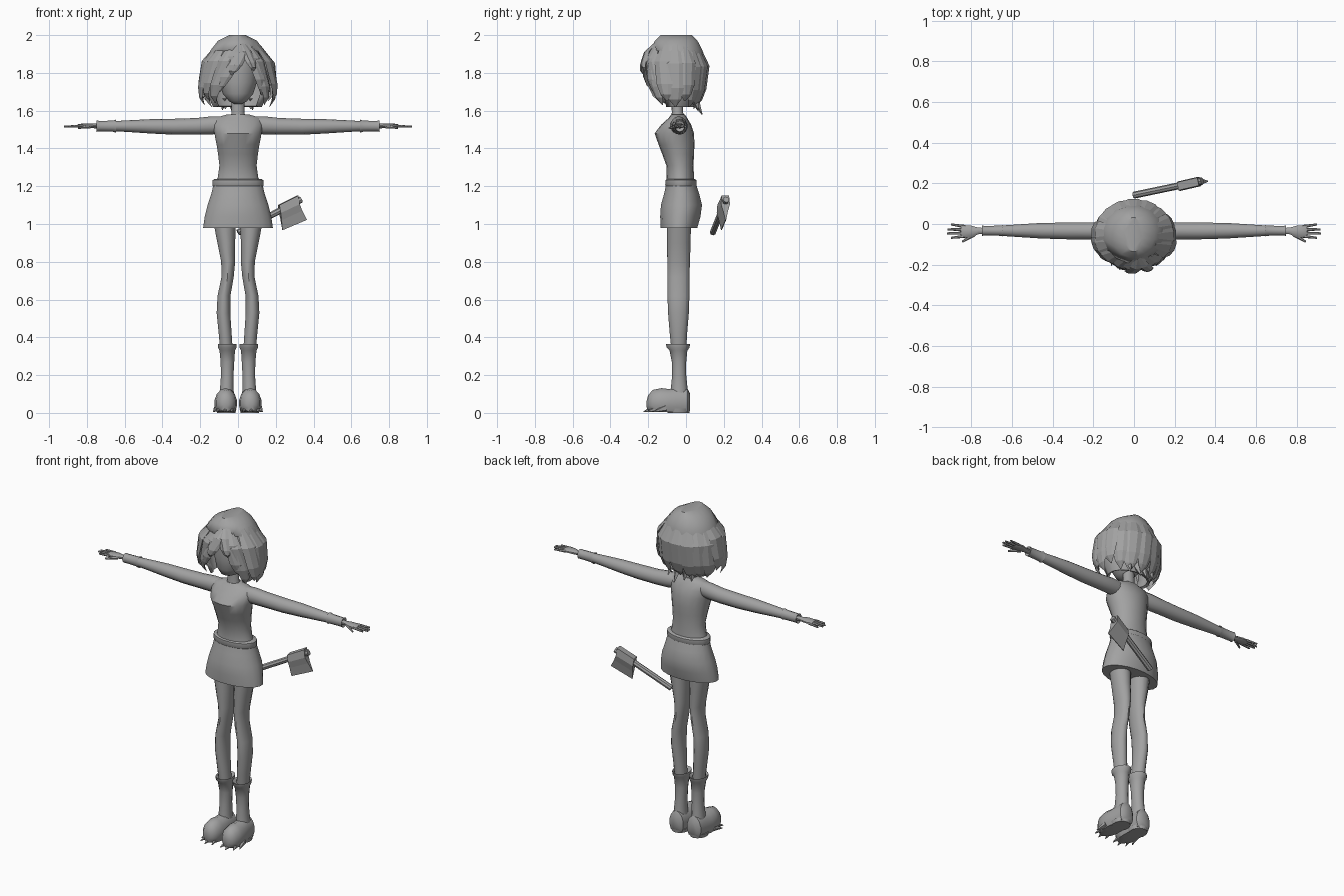
import bpy, bmesh, math
from mathutils import Vector

grey = bpy.data.materials.new("plain_grey")
grey.diffuse_color = (0.36, 0.36, 0.36, 1)


def finish(name, bm, angle=40):
    bmesh.ops.recalc_face_normals(bm, faces=bm.faces)
    me = bpy.data.meshes.new(name)
    bm.to_mesh(me)
    bm.free()
    me.materials.append(grey)
    if angle:
        me.shade_smooth()
        me.set_sharp_from_angle(angle=math.radians(angle))
    ob = bpy.data.objects.new(name, me)
    bpy.context.collection.objects.link(ob)
    return ob


def skin(bm, rings, caps=True):
    """Join rings of points into a closed tube."""
    vs = [[bm.verts.new(p) for p in r] for r in rings]
    n = len(vs[0])
    for a, b in zip(vs, vs[1:]):
        for i in range(n):
            j = (i + 1) % n
            bm.faces.new((a[i], a[j], b[j], b[i]))
    if caps:
        bm.faces.new(vs[0])
        bm.faces.new(vs[-1])


def loft(name, rings, axis="z", n=14, side=1, angle=40, floor=-9):
    """Rings are (position on axis, centre a, centre b, radius a, radius b)."""
    bm = bmesh.new()
    out = []
    for t, a, b, ra, rb in rings:
        ring = []
        for i in range(n):
            w = 2 * math.pi * (i + 0.5) / n
            u, v = a + ra * math.cos(w), b + rb * math.sin(w)
            p = {"z": (u, v, t), "x": (t, u, v), "y": (u, t, v)}[axis]
            ring.append((p[0] * side, p[1], max(p[2], floor)))
        out.append(ring)
    skin(bm, out)
    return finish(name, bm, angle)


def rod(name, p, q, r1, r2, n=6, angle=40):
    """Tapered stick between two points."""
    p, q = Vector(p), Vector(q)
    d = (q - p).normalized()
    u = d.cross(Vector((0, 0, 1))).normalized()
    v = d.cross(u)
    bm = bmesh.new()
    skin(bm, [[c + r * (u * math.cos(2 * math.pi * i / n) + v * math.sin(2 * math.pi * i / n))
               for i in range(n)] for c, r in ((p, r1), (q, r2))])
    return finish(name, bm, angle)


# torso and neck
loft("torso", [(1.20, 0, -.03, .125, .075), (1.25, 0, -.03, .108, .072), (1.31, 0, -.032, .100, .072),
               (1.37, 0, -.042, .107, .084), (1.42, 0, -.05, .115, .095), (1.48, 0, -.062, .127, .104),
               (1.525, 0, -.052, .135, .08), (1.56, 0, -.043, .125, .05), (1.58, 0, -.042, .06, .036)], n=18)
loft("neck", [(1.56, 0, -.042, .046, .038), (1.59, 0, -.045, .034, .03), (1.70, 0, -.05, .034, .03)])

# skirt and belt
loft("skirt", [(.98, 0, -.037, .187, .098), (1.04, 0, -.03, .178, .108), (1.10, 0, -.024, .163, .110),
               (1.16, 0, -.023, .143, .094), (1.215, 0, -.026, .130, .079)], n=20)
loft("belt", [(1.20, 0, -.027, .135, .080), (1.206, 0, -.027, .138, .084), (1.232, 0, -.027, .136, .083),
              (1.238, 0, -.027, .126, .075)], n=20)

for s, tag in ((1, "left"), (-1, "right")):
    # leg
    loft(tag + "_leg", [(.32, .060, -.038, .034, .038), (.42, .068, -.04, .035, .046), (.53, .077, -.04, .037, .055),
                        (.62, .074, -.04, .035, .058), (.72, .055, -.04, .033, .058), (.80, .052, -.039, .038, .060),
                        (.90, .062, -.038, .048, .062), (1.02, .072, -.037, .062, .064)], side=s)
    # boot shaft with flared rim, foot and claws
    loft(tag + "_boot", [(.06, .060, -.035, .046, .048), (.13, .060, -.036, .036, .044), (.20, .057, -.036, .034, .037),
                         (.27, .056, -.037, .037, .038), (.33, .057, -.04, .042, .047), (.345, .057, -.042, .050, .060),
                         (.365, .057, -.042, .050, .064), (.35, .057, -.04, .036, .042)], side=s)
    loft(tag + "_foot", [(.022, .060, .06, .030, .040), (.008, .060, .055, .048, .075), (-.05, .062, .05, .054, .085),
                         (-.09, .064, .05, .059, .076), (-.13, .065, .052, .060, .079), (-.175, .065, .052, .052, .070),
                         (-.20, .065, .05, .034, .045), (-.208, .065, .048, .014, .018)], "y", side=s, floor=.004)
    loft(tag + "_sole", [(.0, .062, -.04, .050, .058), (.022, .062, -.04, .055, .062)], side=s)
    for i, (x0, x1, y1) in enumerate(((.040, .028, -.215), (.068, .07, -.225), (.095, .112, -.205), (.11, .13, -.17))):
        rod(f"{tag}_claw_{i}", (x0 * s, y1 + .06, .026), (x1 * s, y1, .006), .02, .002, 5, 0)
    # arm
    loft(tag + "_arm", [(.08, -.042, 1.525, .040, .045), (.14, -.038, 1.522, .044, .048), (.22, -.034, 1.517, .043, .044),
                        (.34, -.034, 1.515, .042, .042), (.46, -.033, 1.517, .039, .038), (.58, -.033, 1.518, .031, .031),
                        (.68, -.033, 1.518, .024, .025)], "x", side=s)
    # cuff
    loft(tag + "_cuff", [(.655, -.033, 1.518, .022, .024), (.645, -.033, 1.518, .029, .035), (.665, -.033, 1.518, .026, .029),
                         (.735, -.033, 1.518, .025, .028), (.748, -.033, 1.518, .027, .030), (.74, -.033, 1.518, .016, .016)],
         "x", 10, s)
    # hand and fingers
    loft(tag + "_palm", [(.72, -.033, 1.518, .014, .013), (.765, -.034, 1.519, .017, .012), (.80, -.037, 1.52, .030, .013),
                         (.84, -.037, 1.519, .032, .011), (.85, -.037, 1.519, .027, .008)], "x", 10, s)
    for i, (y0, y1, x1) in enumerate(((-.013, -.002, .900), (-.029, -.026, .918), (-.045, -.046, .920), (-.060, -.068, .900))):
        rod(f"{tag}_finger_{i}", (.83 * s, y0, 1.519), (x1 * s, y1, 1.516), .0085, .005)
    rod(tag + "_thumb", (.785 * s, -.05, 1.516), (.845 * s, -.088, 1.508), .011, .005)

# head with a narrow chin
loft("head", [(1.635, 0, -.085, .018, .02), (1.65, 0, -.08, .048, .055), (1.69, 0, -.07, .082, .085),
              (1.75, 0, -.06, .101, .10), (1.82, 0, -.055, .107, .108), (1.88, 0, -.053, .098, .102),
              (1.94, 0, -.052, .07, .08)], n=18, angle=60)

# hair shell, open over the face
CY = -.052
PROFILE = ((1.62, .132, .095), (1.68, .158, .118), (1.76, .172, .142), (1.85, .170, .153),
           (1.92, .145, .142), (1.97, .105, .115), (2.0, .045, .085))
shell = loft("hair_shell", [(z, -.003, CY, rx, ry) for z, rx, ry in PROFILE], n=16, angle=35)
bm = bmesh.new()
bm.from_mesh(shell.data)
gone = [f for f in bm.faces if (f.calc_center_median().z < 1.89 and f.calc_center_median().y < CY - .05
                                and abs(f.calc_center_median().x) < .13) or f.calc_center_median().z < 1.625]
bmesh.ops.delete(bm, geom=gone, context="FACES")
bm.to_mesh(shell.data)
bm.free()
thick = shell.modifiers.new("thickness", "SOLIDIFY")
thick.thickness = .015


def hair_at(z):
    for (z0, a0, b0), (z1, a1, b1) in zip(PROFILE, PROFILE[1:]):
        if z <= z1:
            k = max(0, (z - z0) / (z1 - z0))
            return a0 + (a1 - a0) * k, b0 + (b1 - b0) * k
    return PROFILE[-1][1:]


def lock(name, a0, a1, z0, z1, width, flare):
    """Faceted hair strand following the head from one angle and height to another."""
    bm = bmesh.new()
    rings = []
    for t, w, push in ((0, .55, -.012), (.3, 1, .01), (.7, .9, .014), (.88, .6, .012), (1, .06, 0)):
        a = math.radians(a0 + (a1 - a0) * t)
        z = z0 + (z1 - z0) * t
        rx, ry = hair_at(z)
        c = Vector((rx * math.cos(a), CY + ry * math.sin(a), z))
        out = Vector((math.cos(a), math.sin(a), 0))
        side = Vector((-out.y, out.x, 0)) * width * w * .5
        c += out * (push + flare * t * t)
        rings.append((c - side, c - side * .3 + out * .014 * w, c + side * .5 + out * .012 * w,
                      c + side, c - out * .016 * w))
    skin(bm, rings)
    finish(name, bm, 0)


# start angle, end angle, top, tip, width, flare  (-90 faces forward)
LOCKS = ((-82, -122, 1.965, 1.70, .085, .02), (-76, -100, 1.96, 1.79, .075, .03), (-100, -138, 1.96, 1.64, .09, .02),
         (-68, -45, 1.965, 1.68, .085, .02), (-62, -34, 1.96, 1.63, .08, .03), (-78, -66, 1.96, 1.81, .06, .03),
         (-135, -152, 1.95, 1.66, .10, .03), (-160, -168, 1.95, 1.63, .11, .045), (-185, -184, 1.95, 1.66, .11, .03),
         (-205, -203, 1.93, 1.62, .10, .02), (-28, -18, 1.95, 1.65, .10, .045), (-5, -2, 1.95, 1.62, .11, .035),
         (20, 20, 1.94, 1.65, .10, .025), (40, 40, 1.92, 1.62, .09, .01))
for i, l in enumerate(LOCKS):
    lock(f"hair_lock_{i}", *l)
# broad back panels and nape tufts
for i, a in enumerate((62, 90, 118, 140)):
    lock(f"back_hair_{i}", a, a, 1.93, 1.61 + .01 * (i % 2), .11, .01)
for i, (x, z) in enumerate(((-.075, 1.605), (-.03, 1.60), (.02, 1.58), (.07, 1.605))):
    rod(f"nape_tuft_{i}", (x, .04, 1.67), (x * 1.1, .065 + .02 * (i == 2), z), .026, .003, 4, 0)

# axe handle
start, end = Vector((0, .142, .955)), Vector((.335, .212, 1.13))
rod("axe_handle", start, end, .017, .017, 8)
# axe head: wedge from a thick poll to a wide thin edge
normal = Vector((-.2, .97, 0)).normalized()
bm = bmesh.new()
rings = []
for (xa, za), (xb, zb), h in (((.215, 1.10), (.315, 1.15), .020), ((.222, 1.058), (.322, 1.105), .024),
                              ((.228, 1.02), (.338, 1.07), .013), ((.235, .967), (.365, 1.022), .002)):
    drop = (1.13 - za) * .08
    a = Vector((xa, .185 + drop * .2, za))
    b = Vector((xb, .208 + drop * .2, zb))
    rings.append((a - normal * h, b - normal * h, b + normal * h, a + normal * h))
skin(bm, rings)
finish("axe_head", bm, 0)
